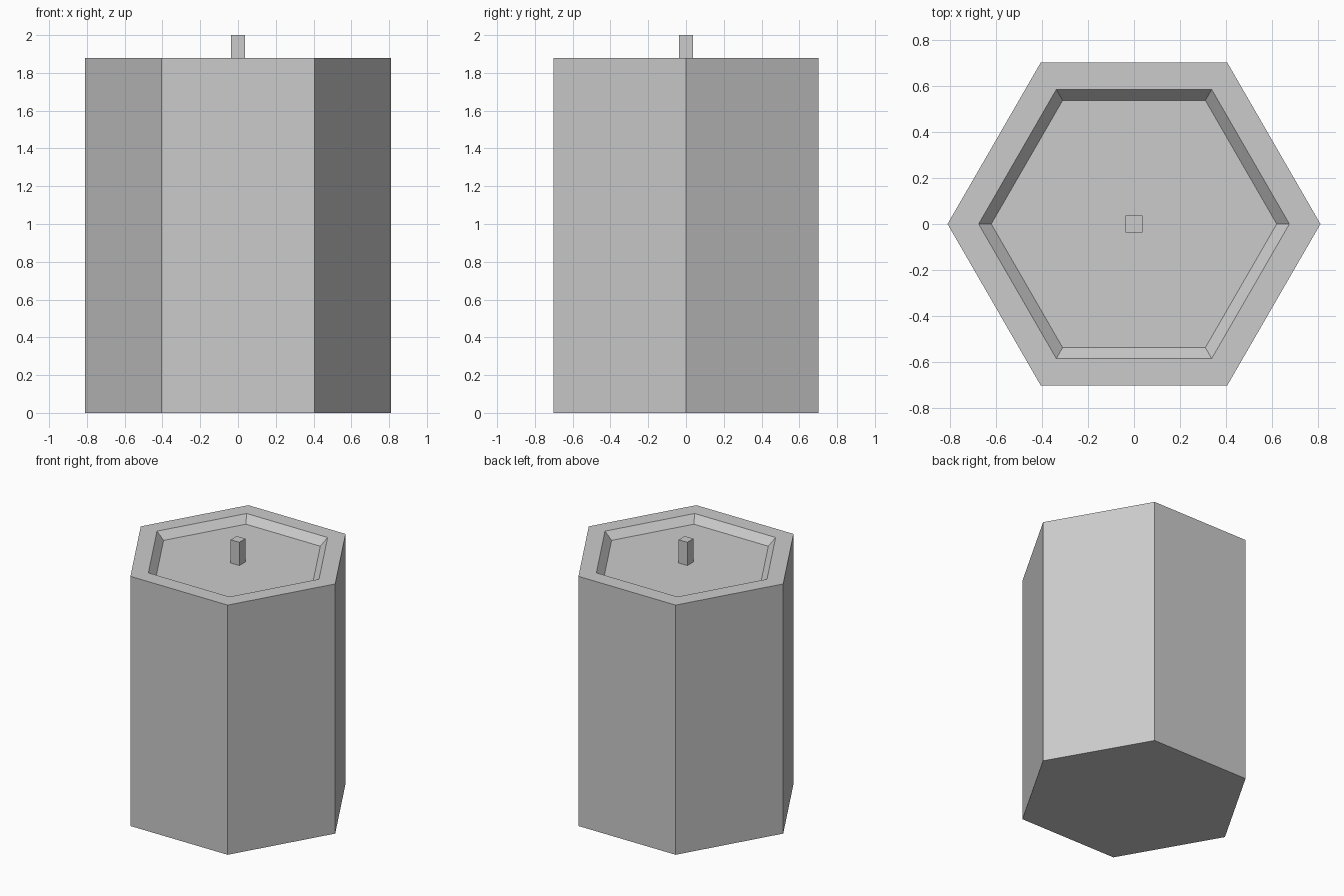
import bpy, bmesh
from math import cos, sin, pi

if "Cube" in bpy.data.objects:
    bpy.data.objects.remove(bpy.data.objects["Cube"])

HEIGHT = 1.88
FLOOR = 1.825


def add_object(name, bm):
    bmesh.ops.recalc_face_normals(bm, faces=bm.faces)
    mesh = bpy.data.meshes.new(name)
    bm.to_mesh(mesh)
    bm.free()
    obj = bpy.data.objects.new(name, mesh)
    bpy.context.collection.objects.link(obj)
    return obj


def stacked_rings(name, profile, sides, start=0.0):
    """Closed solid made of polygon rings given as (radius, z)."""
    bm = bmesh.new()
    rings = []
    for r, z in profile:
        angles = [start + 2 * pi * i / sides for i in range(sides)]
        rings.append([bm.verts.new((r * cos(a), r * sin(a), z)) for a in angles])
    for a, b in zip(rings, rings[1:]):
        for i in range(sides):
            j = (i + 1) % sides
            bm.faces.new((a[i], a[j], b[j], b[i]))
    bm.faces.new(rings[0])
    bm.faces.new(rings[-1])
    return add_object(name, bm)


# Hexagonal wax body with a flat rim and a shallow sloped recess
stacked_rings("candle_body",
              [(0.81, 0), (0.81, HEIGHT), (0.675, HEIGHT), (0.62, FLOOR)], 6)

# Square wick standing in the recess
stacked_rings("wick", [(0.051, FLOOR - 0.005), (0.051, 2.0)], 4, pi / 4)
